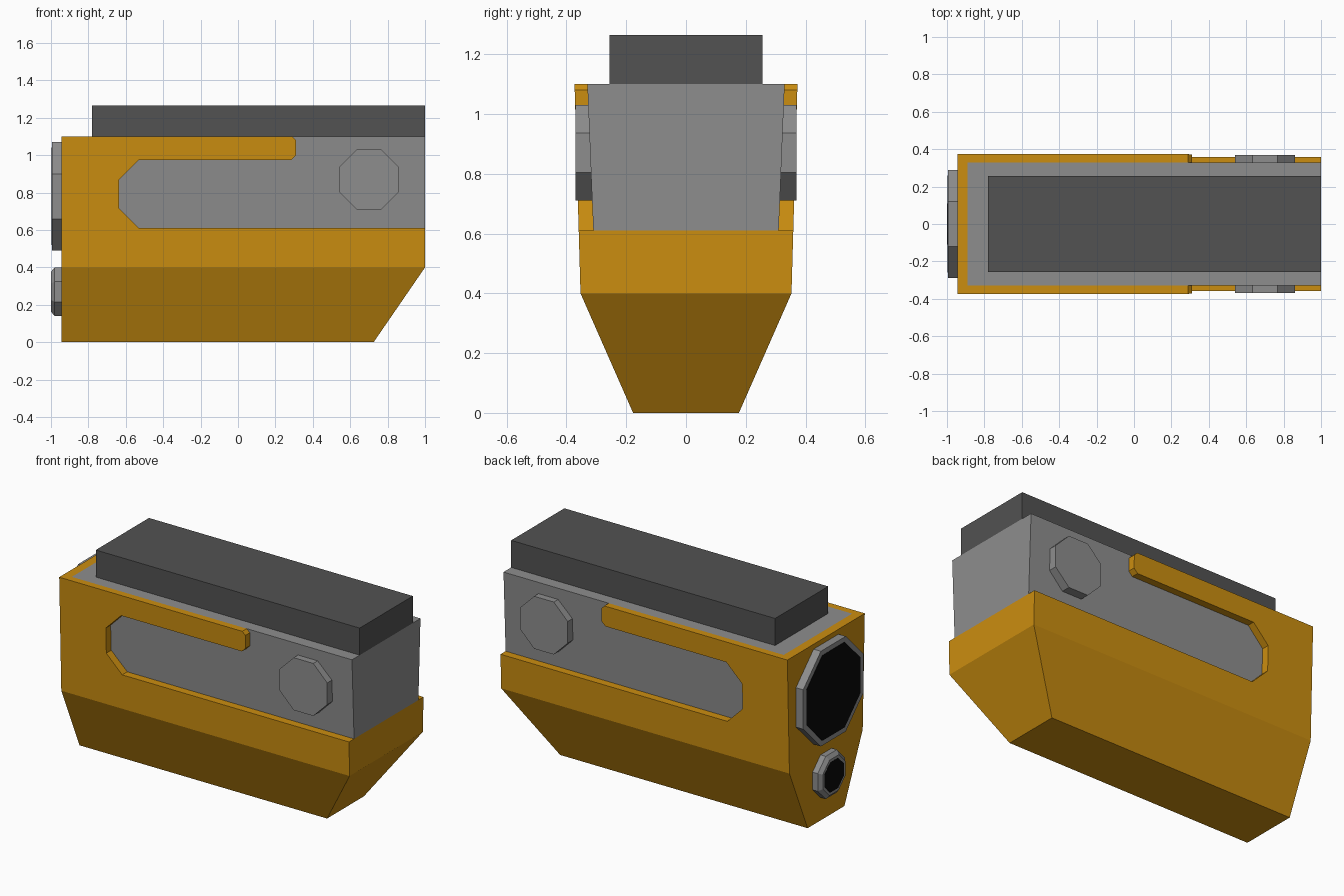
import bpy, bmesh, math

if "Cube" in bpy.data.objects:
    bpy.data.objects.remove(bpy.data.objects["Cube"])


def material(name, rgb):
    m = bpy.data.materials.new(name)
    m.diffuse_color = (*rgb, 1)
    m.use_nodes = True
    m.node_tree.nodes["Principled BSDF"].inputs["Base Color"].default_value = m.diffuse_color
    return m


ORANGE = material("orange_paint", (0.6, 0.27, 0.005))
GREY = material("grey_metal", (0.27, 0.27, 0.27))
DARK = material("dark_metal", (0.085, 0.085, 0.085))
BLACK = material("black_glass", (0.003, 0.003, 0.003))


def loft(name, rings, mat=None):
    """Closed solid through a list of matching point rings."""
    bm = bmesh.new()
    loops = [[bm.verts.new(p) for p in ring] for ring in rings]
    for a, b in zip(loops, loops[1:]):
        for i in range(len(a)):
            j = (i + 1) % len(a)
            bm.faces.new((a[i], a[j], b[j], b[i]))
    bm.faces.new(loops[0])
    bm.faces.new(loops[-1])
    bmesh.ops.recalc_face_normals(bm, faces=bm.faces)
    me = bpy.data.meshes.new(name)
    bm.to_mesh(me)
    bm.free()
    ob = bpy.data.objects.new(name, me)
    bpy.context.collection.objects.link(ob)
    if mat:
        me.materials.append(mat)
    return ob


def rect(x0, x1, hy, z):
    return [(x0, -hy, z), (x1, -hy, z), (x1, hy, z), (x0, hy, z)]


def octagon(apothem):
    r = apothem / math.cos(math.pi / 8)
    return [(r * math.cos((i + 0.5) * math.pi / 4),
             r * math.sin((i + 0.5) * math.pi / 4)) for i in range(8)]


def cut(ob, cutter):
    cutter.hide_render = True
    mod = ob.modifiers.new("cut", 'BOOLEAN')
    mod.operation, mod.solver, mod.object = 'DIFFERENCE', 'EXACT', cutter
    bpy.context.view_layer.objects.active = ob
    bpy.ops.object.modifier_apply(modifier=mod.name)
    bpy.data.objects.remove(cutter)


# Orange shell: tapered hull, hollowed from above, with side windows
shell = loft("outer_shell", [rect(-0.945, 0.725, 0.177, 0),
                             rect(-0.945, 1.0, 0.353, 0.4),
                             rect(-0.945, 1.0, 0.373, 1.10)], ORANGE)
cut(shell, loft("cavity_cutter", [rect(-0.89, 1.2, 0.31, 0.61),
                                  rect(-0.89, 1.2, 0.334, 1.20)]))
window = [(-0.53, 0.61), (-0.635, 0.715), (-0.635, 0.87), (-0.53, 0.975),
          (0.285, 0.975), (0.31, 1.0), (0.31, 1.08), (0.288, 1.102),
          (0.288, 1.2), (1.2, 1.2), (1.2, 0.61)]
cut(shell, loft("window_cutter", [[(x, y, z) for x, z in window]
                                  for y in (-0.6, 0.6)]))

# Grey core filling the shell, dark block on top
loft("inner_core", [rect(-0.89, 1.0, 0.31, 0.61),
                    rect(-0.89, 1.0, 0.33, 1.10)], GREY)
loft("top_block", [rect(-0.78, 1.0, 0.256, 1.10),
                   rect(-0.78, 1.0, 0.256, 1.265)], DARK)

# Octagonal side bosses
for side, s in (("front", -1), ("back", 1)):
    loft(side + "_boss", [[(0.70 + u, s * y, 0.87 + v) for u, v in octagon(0.16)]
                          for y in (0.30, 0.369)], GREY)


# Octagonal lenses on the left end
def end_part(name, z, steps, mat):
    loft(name, [[(x, u, z + v) for u, v in octagon(a)] for x, a in steps], mat)


end_part("large_lens_ring", 0.78, [(-0.93, 0.29), (-0.994, 0.29)], GREY)
end_part("large_lens_glass", 0.78, [(-0.98, 0.26), (-0.996, 0.26)], BLACK)
end_part("small_lens_ring", 0.27, [(-0.93, 0.13), (-0.98, 0.13), (-0.999, 0.108)], GREY)
end_part("small_lens_glass", 0.27, [(-0.98, 0.092), (-1.0, 0.092)], BLACK)
